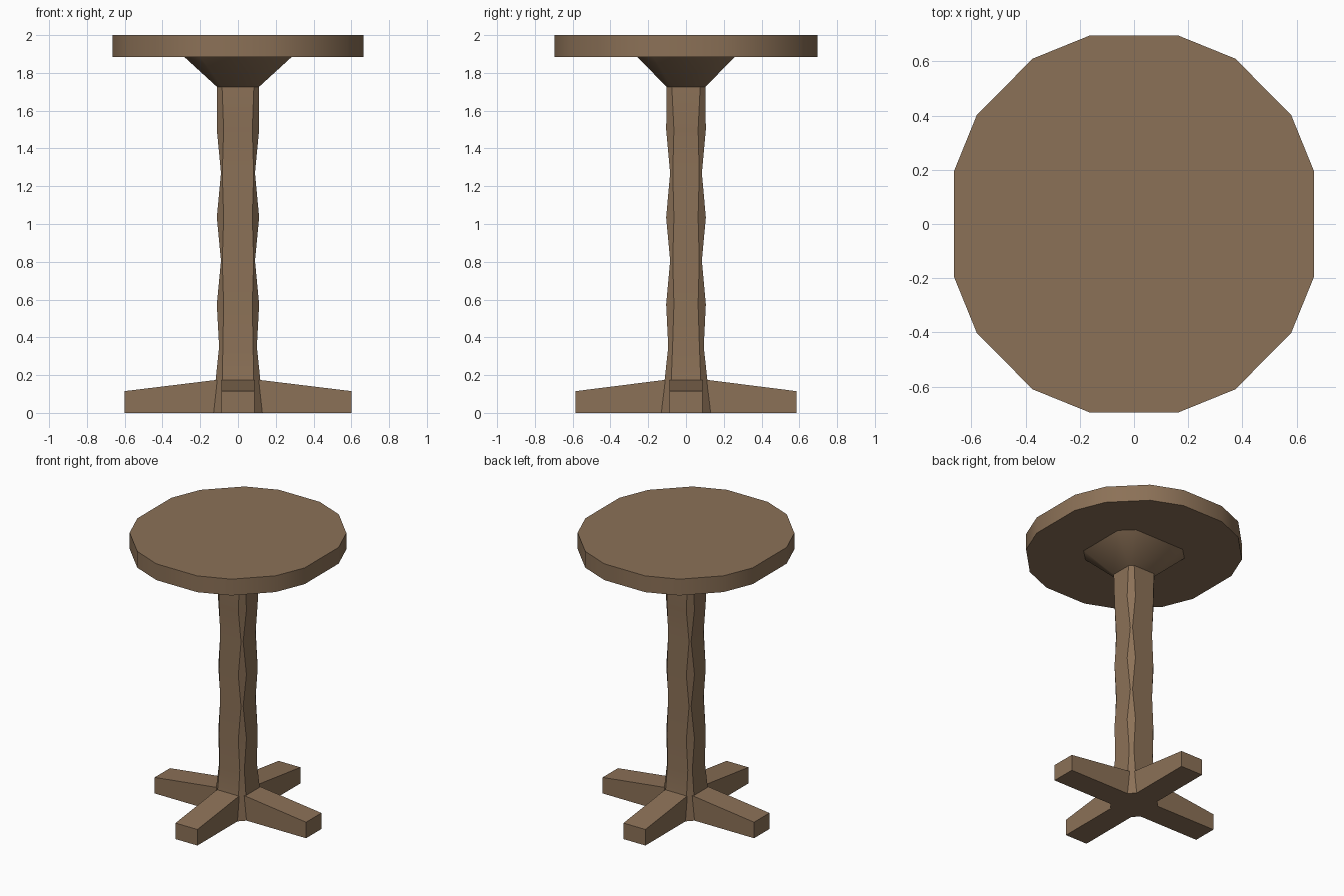
import bpy, bmesh, math

if "Cube" in bpy.data.objects:
    bpy.data.objects.remove(bpy.data.objects["Cube"])

wood = bpy.data.materials.new("brown wood")
wood.diffuse_color = (0.26, 0.165, 0.095, 1)
wood.use_nodes = True
wood.node_tree.nodes["Principled BSDF"].inputs["Base Color"].default_value = wood.diffuse_color


def loft(name, rings, smooth=None):
    """Skin a stack of closed rings and cap both ends."""
    bm = bmesh.new()
    rows = [[bm.verts.new(p) for p in ring] for ring in rings]
    n = len(rows[0])
    for a, b in zip(rows, rows[1:]):
        for i in range(n):
            j = (i + 1) % n
            bm.faces.new((a[i], a[j], b[j], b[i]))
    bm.faces.new(rows[0][::-1])
    bm.faces.new(rows[-1])
    bmesh.ops.recalc_face_normals(bm, faces=bm.faces)
    me = bpy.data.meshes.new(name)
    bm.to_mesh(me)
    bm.free()
    me.materials.append(wood)
    ob = bpy.data.objects.new(name, me)
    bpy.context.collection.objects.link(ob)
    if smooth:
        bpy.ops.object.select_all(action='DESELECT')
        bpy.context.view_layer.objects.active = ob
        ob.select_set(True)
        bpy.ops.object.shade_smooth_by_angle(angle=math.radians(smooth))
    return ob


def mirrored(quarter, z):
    """Mirror a first-quadrant outline into a closed ring at height z."""
    q = quarter
    pts = q + [(-x, y) for x, y in q[::-1]] + [(-x, -y) for x, y in q] + [(x, -y) for x, y in q[::-1]]
    return [(x, y, z) for x, y in pts]


def octagon(z, ox, oy, ix, iy):
    return mirrored([(ox, iy), (ix, oy)], z)


# Sixteen-sided table top
rim = [(0.665, 0.193), (0.58, 0.402), (0.374, 0.61), (0.162, 0.696)]
loft("table_top", [mirrored(rim, 1.883), mirrored(rim, 2.0)], 35)

# Flared bracket under the top
loft("top_bracket", [octagon(1.725, 0.11, 0.102, 0.084, 0.075),
                     octagon(1.885, 0.285, 0.258, 0.2, 0.175)], 60)

# Wavy chamfered column
levels = [(0, 0.13, 0.13, 0.088, 0.086), (0.175, 0.118, 0.113, 0.083, 0.078),
          (0.35, 0.10, 0.094, 0.08, 0.071), (0.575, 0.112, 0.105, 0.076, 0.064),
          (0.805, 0.09, 0.084, 0.083, 0.07), (1.035, 0.112, 0.105, 0.076, 0.064),
          (1.27, 0.09, 0.084, 0.083, 0.07), (1.5, 0.112, 0.105, 0.076, 0.064),
          (1.725, 0.11, 0.102, 0.084, 0.075)]
loft("column", [octagon(*l) for l in levels], 15)


# Four tapered feet
def foot(name, turn, reach):
    c, s = round(math.cos(turn)), round(math.sin(turn))
    w = 0.087
    rings = []
    for r_bottom, r_top, h in ((0.128, 0.11, 0.175), (reach, reach, 0.115)):
        ring = [(r_bottom, -w, 0), (r_bottom, w, 0), (r_top, w, h), (r_top, -w, h)]
        rings.append([(x * c - y * s, x * s + y * c, z) for x, y, z in ring])
    loft(name, rings)


for i, side in enumerate(("right", "back", "left", "front")):
    foot(side + "_foot", i * math.pi / 2, 0.585 if i % 2 else 0.602)
